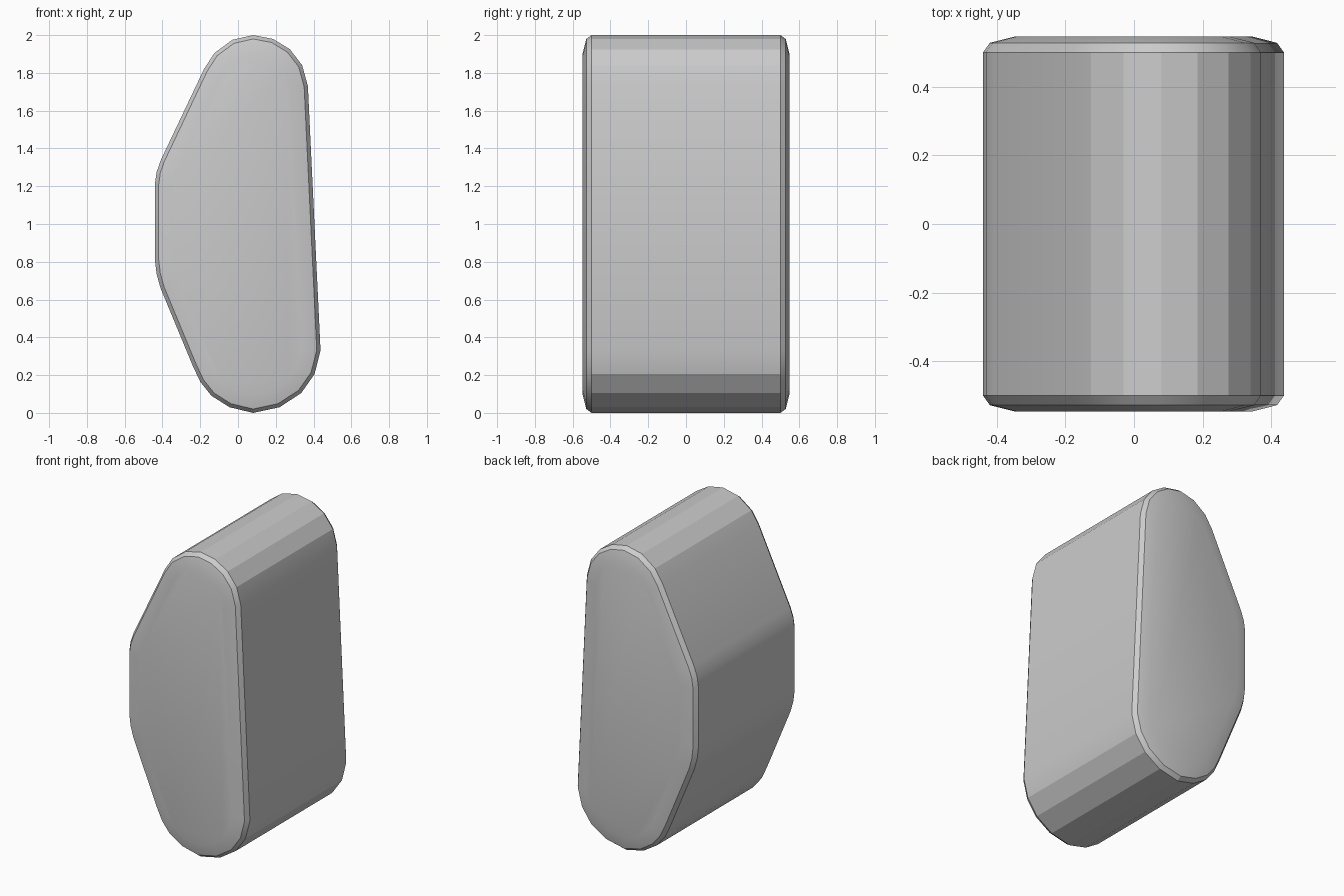
import bpy, bmesh, math
from mathutils import Vector

if "Cube" in bpy.data.objects:
    bpy.data.objects.remove(bpy.data.objects["Cube"])

# Side outline (x, z), clockwise seen from the front
OUTLINE = [Vector(p) for p in (
    (-0.44, 0.81), (-0.44, 1.21), (-0.431, 1.275), (-0.408, 1.34),
    (-0.18, 1.82), (-0.125, 1.905), (-0.03, 1.975), (0.08, 2.0),
    (0.185, 1.98), (0.275, 1.925), (0.34, 1.84), (0.37, 1.73),
    (0.437, 0.33), (0.405, 0.205), (0.335, 0.105), (0.22, 0.03), (0.08, 0.0),
    (-0.045, 0.03), (-0.14, 0.09), (-0.20, 0.165), (-0.24, 0.25),
    (-0.41, 0.66), (-0.431, 0.735))]


def inset(points, d):
    """Move every edge of a clockwise outline inwards by d."""
    result = []
    n = len(points)
    for i, p in enumerate(points):
        a = (p - points[i - 1]).normalized()
        b = (points[(i + 1) % n] - p).normalized()
        na, nb = Vector((a.y, -a.x)), Vector((b.y, -b.x))
        m = (na + nb).normalized()
        result.append(p + m * (d / m.dot(na)))
    return result


# Cross-section rings: (y, inset), giving rounded rims at both ends
half = [(0.547, 0.095), (0.528, 0.02), (0.50, 0.0)]
sections = [(-y, d) for y, d in half] + half[::-1]

bm = bmesh.new()
rings = [[bm.verts.new((p.x, y, p.y)) for p in inset(OUTLINE, d)]
         for y, d in sections]
count = len(OUTLINE)
for r, s in zip(rings, rings[1:]):
    for i in range(count):
        j = (i + 1) % count
        bm.faces.new((r[i], r[j], s[j], s[i]))
bm.faces.new(rings[0])
bm.faces.new(rings[-1])
bmesh.ops.recalc_face_normals(bm, faces=bm.faces)

mesh = bpy.data.meshes.new("rounded_block")
bm.to_mesh(mesh)
bm.free()
block = bpy.data.objects.new("rounded_block", mesh)
bpy.context.collection.objects.link(block)
bpy.context.view_layer.objects.active = block
block.select_set(True)
bpy.ops.object.shade_smooth_by_angle(angle=math.radians(20))
